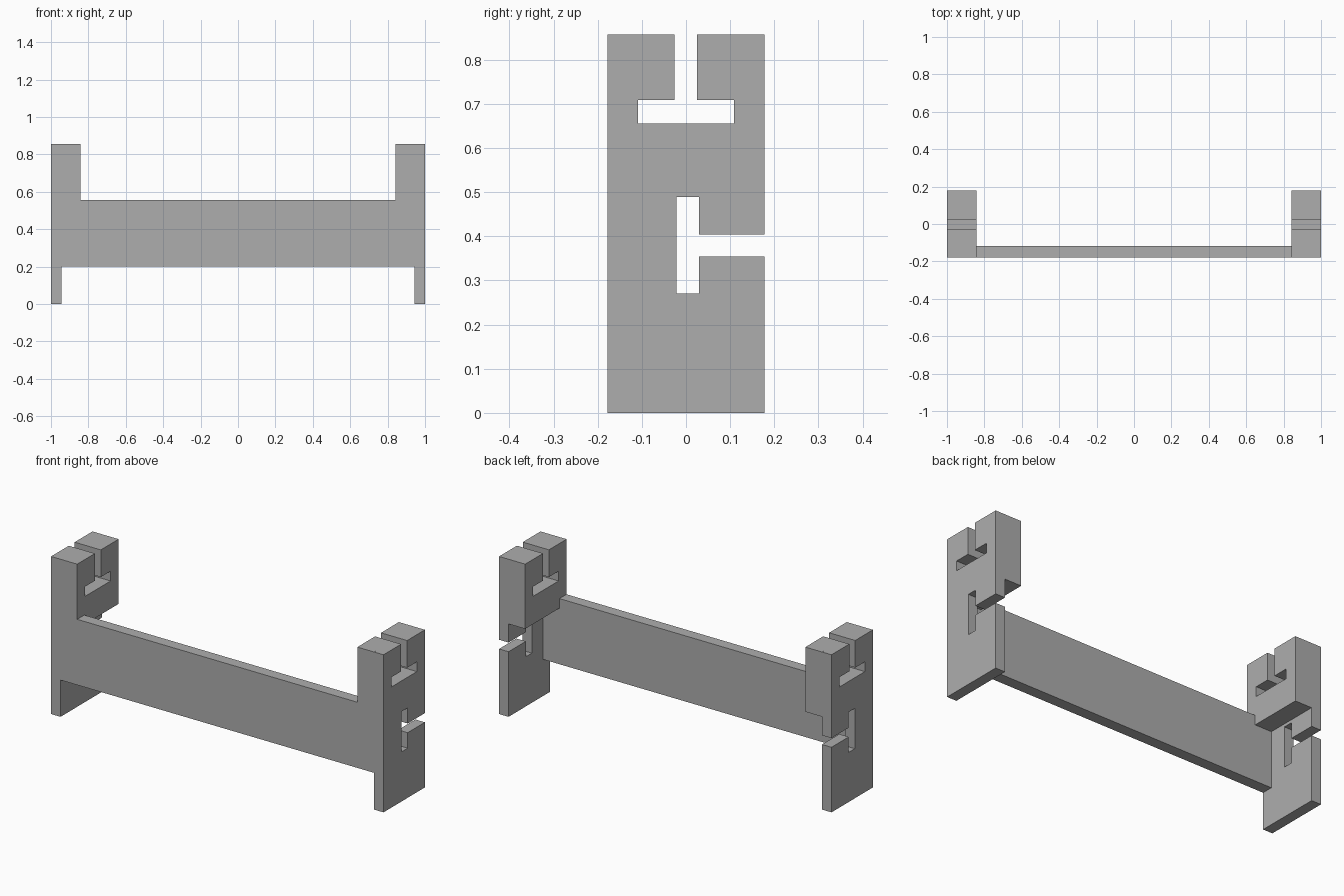
import bpy
import bmesh
from mathutils import Vector

cube = bpy.data.objects.get("Cube")
if cube:
    bpy.data.objects.remove(cube, do_unlink=True)

grey = bpy.data.materials.new("plain grey")
grey.use_nodes = True
colour = (0.42, 0.42, 0.42, 1)
grey.diffuse_color = colour
grey.node_tree.nodes["Principled BSDF"].inputs["Base Color"].default_value = colour


def extrude_profile(name, points, direction):
    """Extrude a flat outline of 3D points into a solid part."""
    bm = bmesh.new()
    face = bm.faces.new([bm.verts.new(p) for p in points])
    result = bmesh.ops.extrude_face_region(bm, geom=[face])
    moved = [v for v in result["geom"] if isinstance(v, bmesh.types.BMVert)]
    bmesh.ops.translate(bm, verts=moved, vec=Vector(direction))
    bmesh.ops.recalc_face_normals(bm, faces=bm.faces[:])
    mesh = bpy.data.meshes.new(name)
    bm.to_mesh(mesh)
    bm.free()
    mesh.materials.append(grey)
    obj = bpy.data.objects.new(name, mesh)
    bpy.context.collection.objects.link(obj)
    return obj


# Main dimensions
DEPTH, HEIGHT = 0.178, 0.857
OUTER, PLATE_IN, BLOCK_IN = 1.0, 0.943, 0.843
BLOCK_Z, BEAM_TOP, BEAM_BOTTOM = 0.505, 0.557, 0.2
BEAM_BACK = -0.117

# T-shaped slot open at the top, from back to front (y, z)
t_slot = [(0.025, HEIGHT), (0.025, 0.709), (0.109, 0.709), (0.109, 0.656),
          (-0.109, 0.656), (-0.109, 0.709), (-0.026, 0.709), (-0.026, HEIGHT)]
# Sideways slot open at the back, from bottom to top
side_slot = [(DEPTH, 0.354), (0.03, 0.354), (0.03, 0.27), (-0.022, 0.27),
             (-0.022, 0.489), (0.03, 0.489), (0.03, 0.404), (DEPTH, 0.404)]

plate = [(-DEPTH, 0), (DEPTH, 0)] + side_slot + [(DEPTH, HEIGHT)] + t_slot + [(-DEPTH, HEIGHT)]
block = [(-DEPTH, BLOCK_Z), (DEPTH, BLOCK_Z), (DEPTH, HEIGHT)] + t_slot + [(-DEPTH, HEIGHT)]

# End plates with the thicker hook blocks on their inner sides
for side, s in (("left", 1), ("right", -1)):
    extrude_profile(side + "_end_plate", [(s * PLATE_IN, y, z) for y, z in plate],
                    (s * (OUTER - PLATE_IN), 0, 0))
    extrude_profile(side + "_hook_block", [(s * BLOCK_IN, y, z) for y, z in block],
                    (s * (PLATE_IN - BLOCK_IN), 0, 0))

# Front beam, notched at its top corners to fit under the blocks
half = [(PLATE_IN, BEAM_BOTTOM), (PLATE_IN, BLOCK_Z), (BLOCK_IN, BLOCK_Z), (BLOCK_IN, BEAM_TOP)]
outline = half + [(-x, z) for x, z in reversed(half)]
extrude_profile("front_beam", [(x, -DEPTH, z) for x, z in outline],
                (0, BEAM_BACK + DEPTH, 0))
